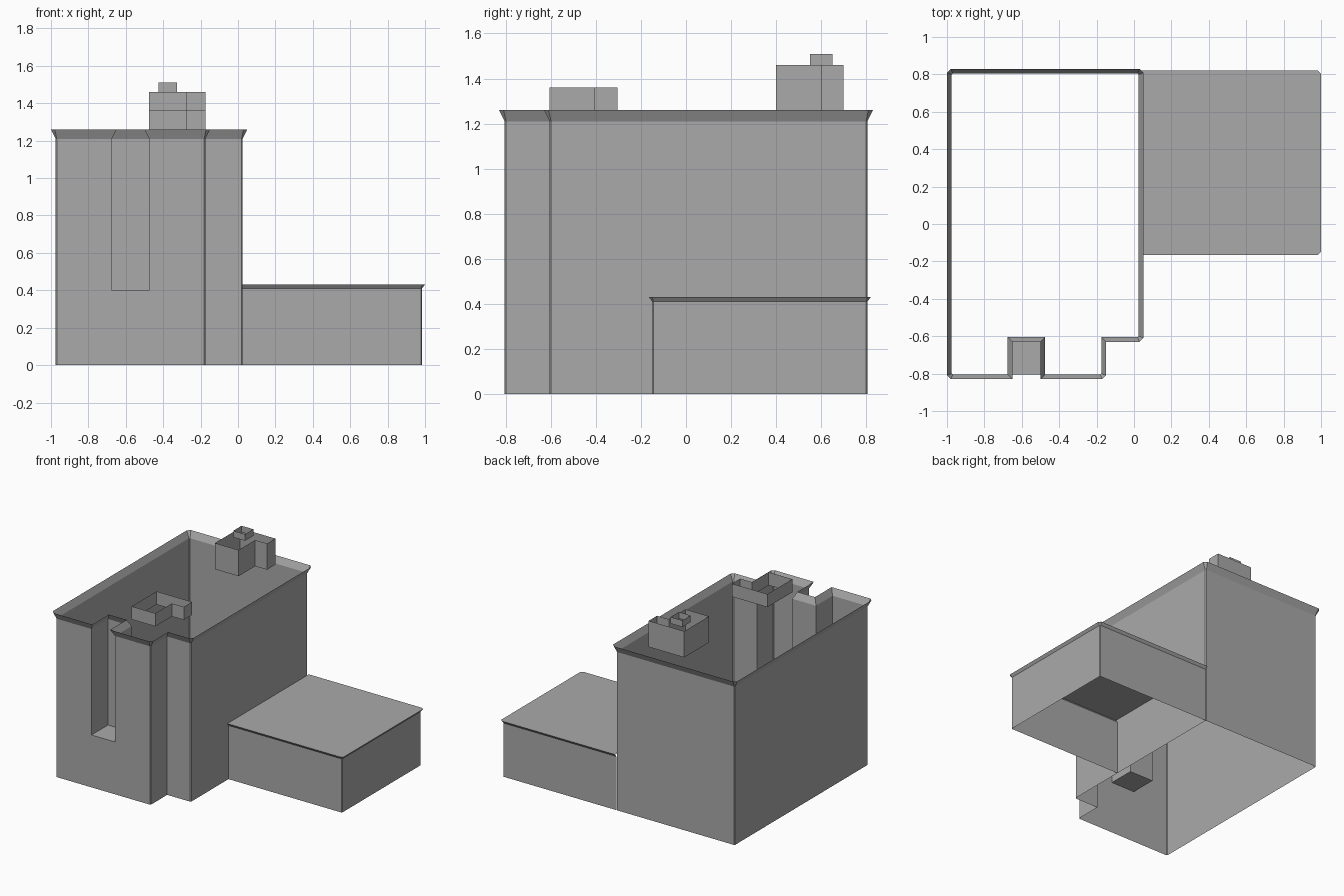
import bpy
import bmesh
from mathutils import Vector

cube = bpy.data.objects.get("Cube")
if cube:
    bpy.data.objects.remove(cube, do_unlink=True)

grey = bpy.data.materials.new("concrete_grey")
grey.use_nodes = True
tone = (0.4, 0.4, 0.4, 1)
grey.diffuse_color = tone
grey.node_tree.nodes["Principled BSDF"].inputs["Base Color"].default_value = tone


def chamfer(outline, corners, size=0.006):
    """Cut the listed corners of a closed plan outline."""
    result = []
    for i, p in enumerate(outline):
        p = Vector(p)
        if i in corners:
            for q in (outline[i - 1], outline[(i + 1) % len(outline)]):
                result.append(p + (Vector(q) - p).normalized() * size)
        else:
            result.append(p)
    return result


def offset(outline, distance):
    """Move a counter-clockwise outline outwards with mitred corners."""
    result = []
    for i, p in enumerate(outline):
        a = (p - outline[i - 1]).normalized()
        b = (outline[(i + 1) % len(outline)] - p).normalized()
        na, nb = Vector((a.y, -a.x)), Vector((b.y, -b.x))
        result.append(p + (na + nb) * distance / (1 + na.dot(nb)))
    return result


def shell(name, rings, closed=True, roof=False):
    """Join stacked plan outlines, each given as (outline, z), by wall faces."""
    bm = bmesh.new()
    loops = [[bm.verts.new((p[0], p[1], z)) for p in outline] for outline, z in rings]
    for low, high in zip(loops, loops[1:]):
        n = len(low)
        for i in range(n if closed else n - 1):
            j = (i + 1) % n
            bm.faces.new((low[i], low[j], high[j], high[i]))
    if roof:
        bm.faces.new(loops[-1])
    mesh = bpy.data.meshes.new(name)
    bm.to_mesh(mesh)
    bm.free()
    mesh.materials.append(grey)
    obj = bpy.data.objects.new(name, mesh)
    bpy.context.collection.objects.link(obj)
    return obj


# Tower plan: recessed front bay and stepped front corner
west, east, front, back, recess = -0.975, 0.025, -0.805, 0.805, -0.605
slot_l, slot_r, step = -0.675, -0.475, -0.175
slot = [(slot_l, front), (slot_l, recess), (slot_r, recess), (slot_r, front)]
rest = [(step, front), (step, recess), (east, recess), (east, back), (west, back)]
ledge_z, eave_z, top_z = 0.4, 1.21, 1.26

base_plan = chamfer([(west, front)] + rest, {0, 1, 3, 4, 5})
tower_plan = chamfer([(west, front)] + slot + rest, {0, 5, 7, 8, 9})
shell("tower_base", [(base_plan, 0), (base_plan, ledge_z)])
shell("tower_walls", [(tower_plan, ledge_z), (tower_plan, eave_z)])
shell("tower_cornice", [(tower_plan, eave_z), (offset(tower_plan, 0.025), top_z)])

# Floor of the recessed bay
shell("bay_ledge", [([slot[0], slot[3], slot[2], slot[1]], ledge_z)], roof=True)

# Low annex against the tower, open underneath
annex = chamfer([(east, -0.15), (0.984, -0.15), (0.984, back), (east, back)], {1, 2})
eave = [Vector((max(p.x, east), p.y)) for p in offset(annex, 0.015)]
shell("annex_walls", [(annex, 0), (annex, 0.41)], closed=False)
shell("annex_roof", [(annex, 0.41), (eave, 0.43)], closed=False, roof=True)


# Open rooftop enclosures with one corner cut away
def enclosure(name, y, height):
    x0, x1, x2 = -0.475, -0.275, -0.175
    plan = [(x0, y), (x1, y), (x1, y + 0.2), (x2, y + 0.2), (x2, y + 0.3), (x0, y + 0.3)]
    shell(name, [(plan, top_z), (plan, top_z + height)])


enclosure("front_roof_enclosure", recess, 0.1)
enclosure("back_roof_enclosure", 0.4, 0.2)

# Small open vent above the back enclosure
vent = [(-0.425, 0.55), (-0.325, 0.55), (-0.325, 0.65), (-0.425, 0.65)]
shell("roof_vent", [(vent, 1.46), (vent, 1.51)])
